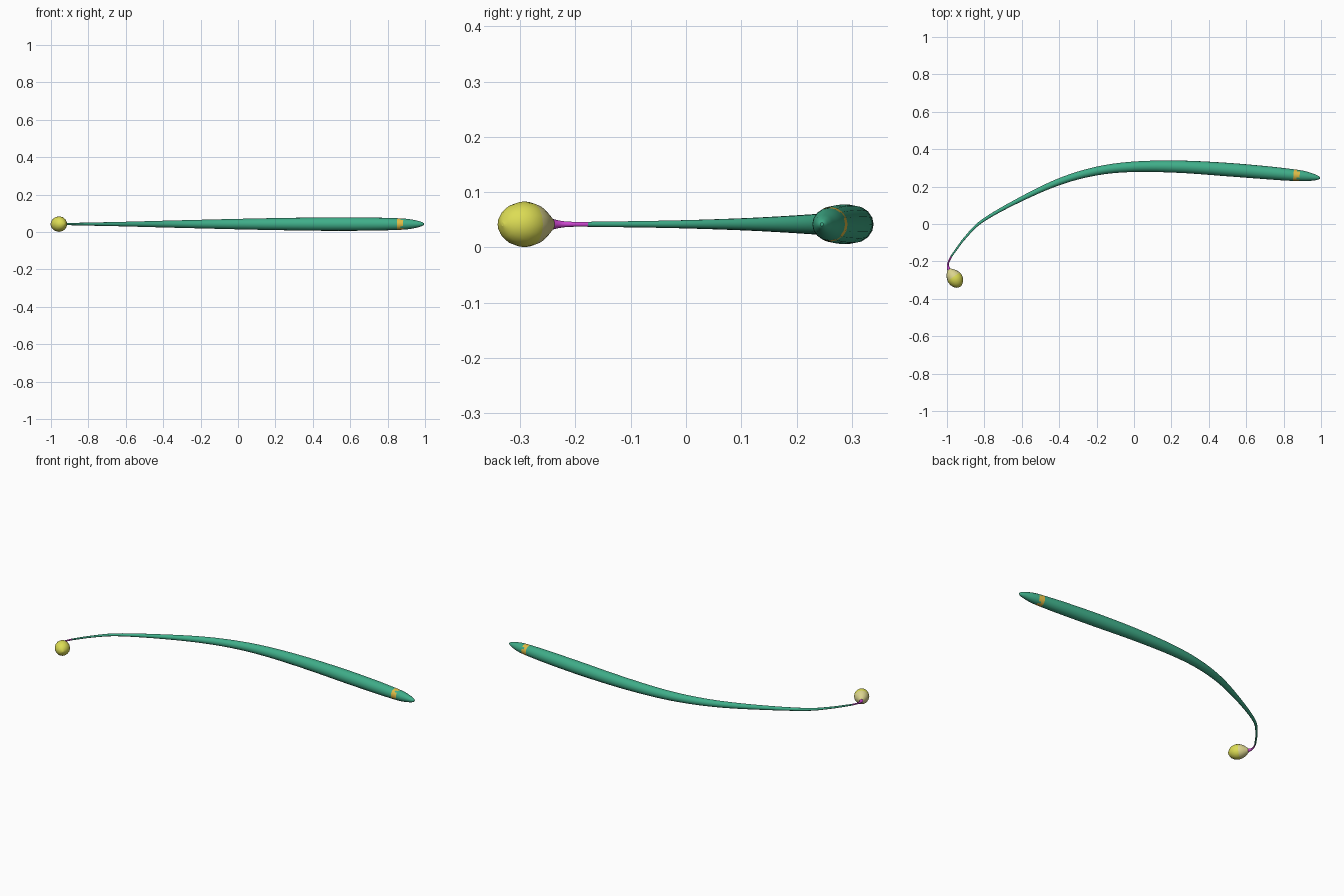
import bpy, bmesh, math
from mathutils import Vector

if "Cube" in bpy.data.objects:
    bpy.data.objects.remove(bpy.data.objects["Cube"])

SIDES = 16
ZC = 0.042


def material(name, rgb):
    m = bpy.data.materials.new(name)
    m.diffuse_color = (*rgb, 1)
    m.use_nodes = True
    m.node_tree.nodes["Principled BSDF"].inputs["Base Color"].default_value = m.diffuse_color
    return m


green = material("sea green", (0.05, 0.42, 0.25))
gold = material("gold", (0.75, 0.50, 0.06))
magenta = material("magenta", (0.60, 0.06, 0.62))
yellow = material("yellow", (0.72, 0.72, 0.09))
beige = material("beige", (0.70, 0.65, 0.27))


def smooth_points(pts, steps):
    """Catmull-Rom through (x, y, radius) stations."""
    v = [Vector(p) for p in pts]
    out = []
    for i in range(len(v) - 1):
        a, b, c, d = v[max(i - 1, 0)], v[i], v[i + 1], v[min(i + 2, len(v) - 1)]
        for k in range(steps):
            t = k / steps
            out.append(0.5 * (2 * b + (c - a) * t + (2 * a - 5 * b + 4 * c - d) * t ** 2
                              + (3 * b - a - 3 * c + d) * t ** 3))
    return out + [v[-1]]


def sweep(name, stations, mats, rule):
    """Round tube along a flat path; rule(ring, side) picks the colour slot."""
    bm = bmesh.new()
    rings = []
    for i, p in enumerate(stations):
        t = stations[min(i + 1, len(stations) - 1)] - stations[max(i - 1, 0)]
        n = Vector((-t.y, t.x)).normalized()
        ring = []
        for k in range(SIDES):
            a = math.tau * k / SIDES
            s = p.z * math.cos(a)
            ring.append(bm.verts.new((p.x + n.x * s, p.y + n.y * s, ZC + p.z * math.sin(a))))
        rings.append(ring)
    for i in range(len(rings) - 1):
        for k in range(SIDES):
            j = (k + 1) % SIDES
            f = bm.faces.new((rings[i][k], rings[i][j], rings[i + 1][j], rings[i + 1][k]))
            f.material_index = rule(i, k)
            f.smooth = True
    for r, i in ((rings[0], 0), (rings[-1], len(rings) - 2)):
        bm.faces.new(r).material_index = rule(i, 0)
    bmesh.ops.recalc_face_normals(bm, faces=bm.faces)
    me = bpy.data.meshes.new(name)
    bm.to_mesh(me)
    bm.free()
    for m in mats:
        me.materials.append(m)
    ob = bpy.data.objects.new(name, me)
    bpy.context.collection.objects.link(ob)
    return ob


# long tapering body with a ragged gold band near the blunt end
body = smooth_points([
    (-0.978, -0.175, 0.0045), (-0.957, -0.145, 0.005), (-0.90, -0.07, 0.006),
    (-0.81, 0.017, 0.008), (-0.62, 0.125, 0.012), (-0.40, 0.226, 0.018),
    (-0.20, 0.283, 0.023), (0.0, 0.306, 0.028), (0.25, 0.306, 0.033),
    (0.50, 0.291, 0.036), (0.70, 0.275, 0.035), (0.80, 0.266, 0.033),
    (0.90, 0.257, 0.0285), (0.96, 0.250, 0.018), (0.985, 0.247, 0.010),
    (0.995, 0.246, 0.003)], 6)


def band(i, k):
    x = (body[i].x + body[i + 1].x) / 2
    lo = 0.845 + (0.015 if k % 3 == 0 else 0)
    hi = 0.887 - (0.015 if k % 4 == 1 else 0)
    return 1 if lo < x < hi else 0


sweep("body", body, [green, gold], band)

# thin neck flaring into the bulb
neck = smooth_points([
    (-0.978, -0.175, 0.0045), (-0.992, -0.205, 0.0045),
    (-0.995, -0.225, 0.006), (-0.990, -0.243, 0.010)], 4)
sweep("neck", neck, [magenta], lambda i, k: 0)

# teardrop bulb, paler on the neck half
bulb = smooth_points([
    (-0.990, -0.243, 0.010), (-0.981, -0.257, 0.025), (-0.971, -0.272, 0.036),
    (-0.957, -0.292, 0.0415), (-0.943, -0.312, 0.036), (-0.931, -0.326, 0.022),
    (-0.925, -0.332, 0.003)], 2)
sweep("bulb", bulb, [beige, yellow], lambda i, k: 0 if i < 5 else 1)
